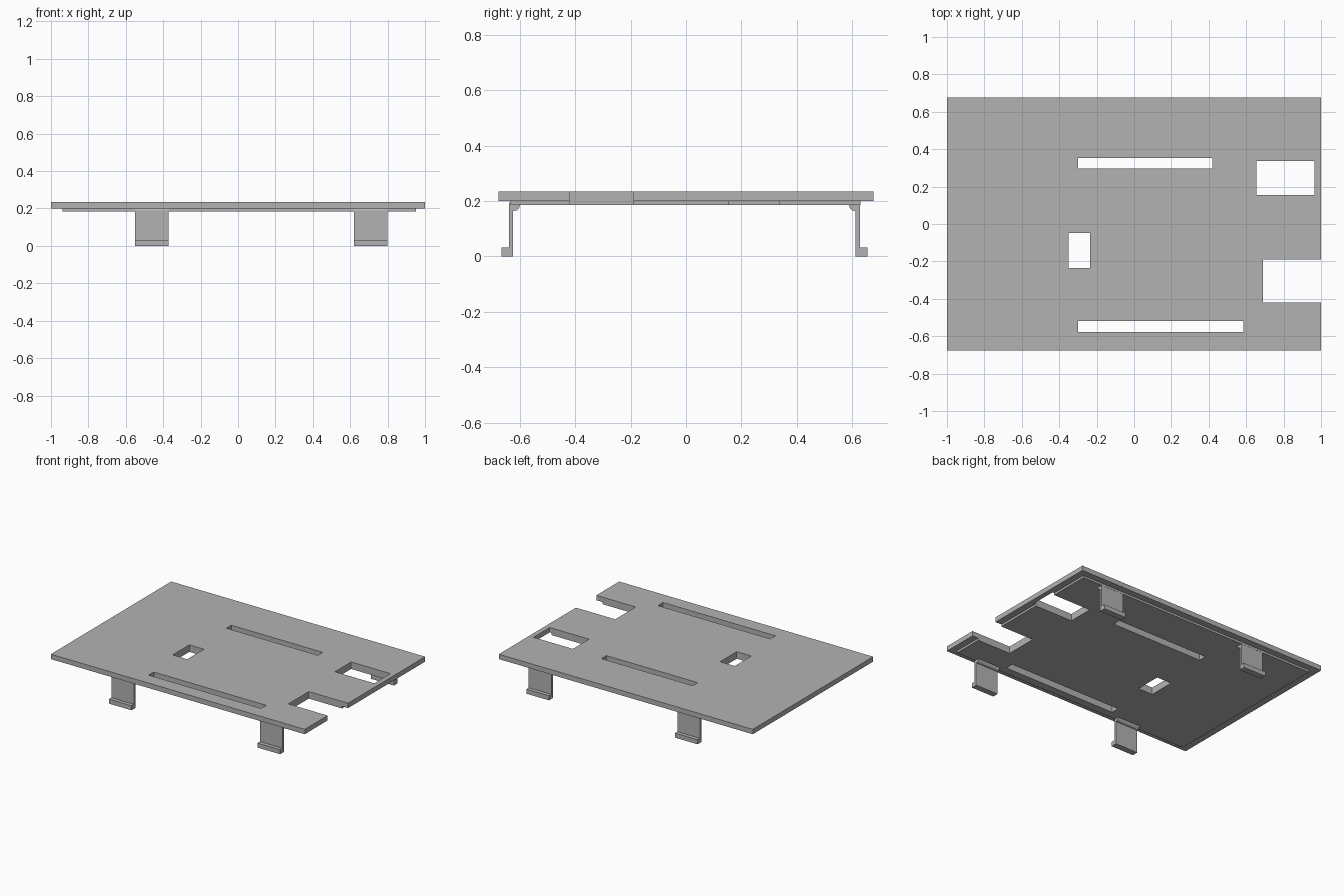
import bpy
import bmesh
from mathutils import Matrix, Vector

old = bpy.data.objects.get("Cube")
if old:
    bpy.data.objects.remove(old, do_unlink=True)

# Single grey plastic
grey = bpy.data.materials.new("grey plastic")
grey.use_nodes = True
colour = (0.45, 0.45, 0.45, 1)
grey.diffuse_color = colour
grey.node_tree.nodes["Principled BSDF"].inputs["Base Color"].default_value = colour


def finish(name, bm):
    bmesh.ops.recalc_face_normals(bm, faces=bm.faces)
    mesh = bpy.data.meshes.new(name)
    bm.to_mesh(mesh)
    bm.free()
    mesh.materials.append(grey)
    obj = bpy.data.objects.new(name, mesh)
    bpy.context.collection.objects.link(obj)
    return obj


def boxes(name, bounds):
    """One object of boxes, each given as x, y and z ranges."""
    bm = bmesh.new()
    for ranges in bounds:
        low, high = (Vector(v) for v in zip(*ranges))
        place = Matrix.Translation((low + high) / 2) @ Matrix.Diagonal((*(high - low), 1))
        bmesh.ops.create_cube(bm, size=1, matrix=place)
    return finish(name, bm)


def extrude_x(name, profile, x0, x1):
    """Sweep a y, z outline across the width of a leg."""
    bm = bmesh.new()
    face = bm.faces.new([bm.verts.new((x0, y, z)) for y, z in profile])
    side = bmesh.ops.extrude_face_region(bm, geom=[face])["geom"]
    verts = [v for v in side if isinstance(v, bmesh.types.BMVert)]
    bmesh.ops.translate(bm, verts=verts, vec=(x1 - x0, 0, 0))
    return finish(name, bm)


# Openings through the cover: two slots, a window, a side hole, an edge notch
openings = [
    ((-0.30, 0.42), (0.297, 0.353)),
    ((-0.30, 0.585), (-0.577, -0.519)),
    ((-0.35, -0.235), (-0.235, -0.048)),
    ((0.655, 0.965), (0.155, 0.337)),
    ((0.69, 1.10), (-0.42, -0.19)),
]
cutter = boxes("opening_cutter", [(x, y, (0.1, 0.3)) for x, y in openings])
cutter.hide_render = True

# Cover plate and the thinner inset panel beneath it
plate = boxes("cover_plate", [((-1, 1), (-0.677, 0.677), (0.20, 0.235))])
panel = boxes("inset_panel", [((-0.938, 0.952), (-0.633, 0.63), (0.185, 0.20))])
for obj in (plate, panel):
    cut = obj.modifiers.new("openings", "BOOLEAN")
    cut.operation = "DIFFERENCE"
    cut.solver = "EXACT"
    cut.object = cutter
    bpy.context.view_layer.objects.active = obj
    bpy.ops.object.modifier_apply(modifier=cut.name)
bpy.data.objects.remove(cutter, do_unlink=True)

# Clip legs: thin wall, outward foot, rounded root on the inner side
outline = [(0.667, 0), (0.667, 0.032), (0.64, 0.032), (0.64, 0.188), (0.633, 0.20),
           (0.60, 0.20), (0.60, 0.183), (0.604, 0.173), (0.612, 0.166),
           (0.624, 0.164), (0.624, 0)]
for side, sign, shift in (("front", -1, 0), ("back", 1, -0.011)):
    profile = [(sign * (y + shift), z) for y, z in outline]
    for hand, x in (("right", -0.55), ("left", 0.62)):
        extrude_x(f"{side}_{hand}_clip_leg", profile, x, x + 0.178)
